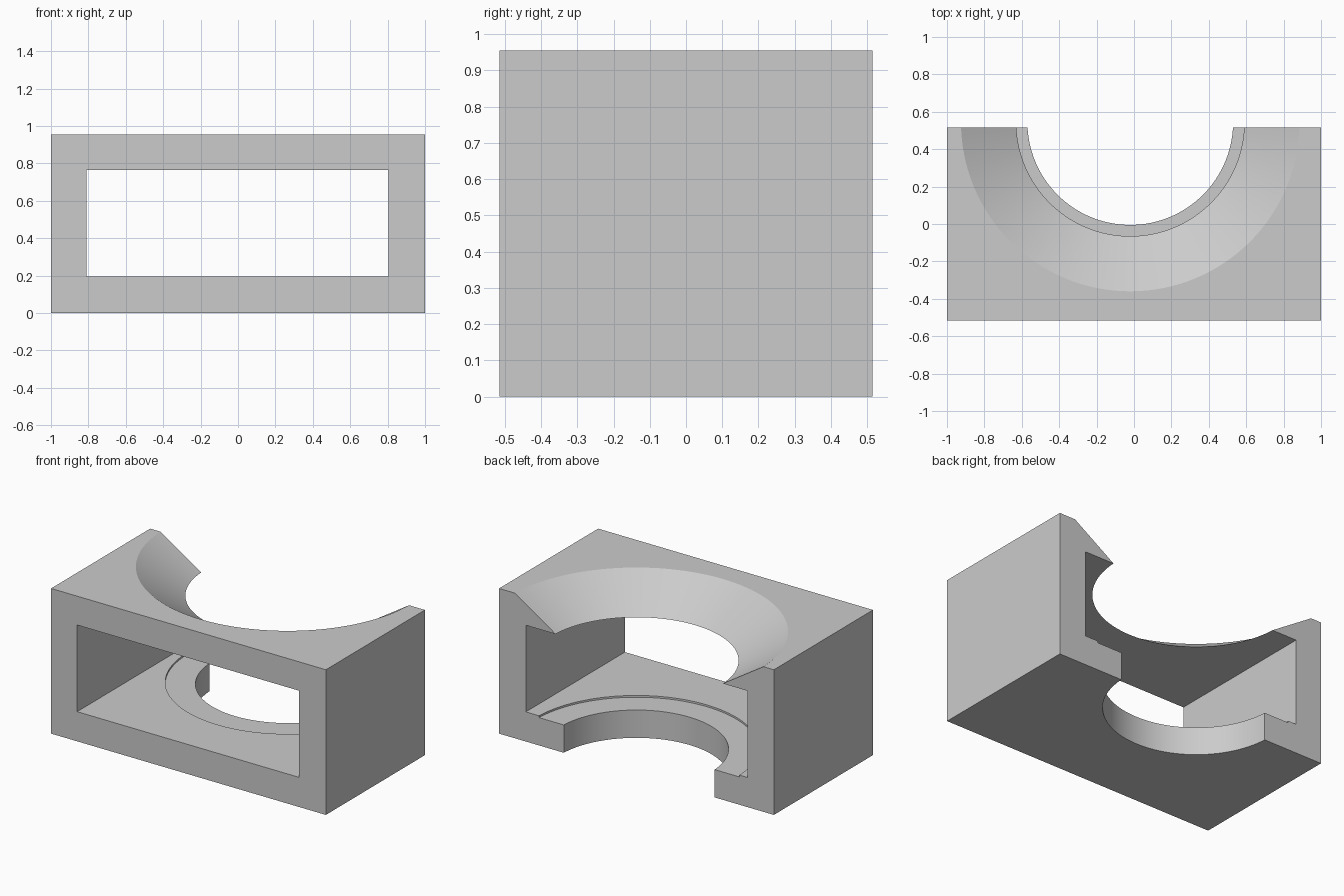
import bpy
import math

cube = bpy.data.objects.get("Cube")
if cube:
    bpy.data.objects.remove(cube, do_unlink=True)

WIDTH, DEPTH, HEIGHT = 2.0, 1.03, 0.955
FLOOR, CEILING = 0.195, 0.765
CENTRE = (-0.02, 0.545)

grey = bpy.data.materials.new("plain grey")
grey.use_nodes = True
colour = (0.6, 0.6, 0.6, 1.0)
grey.diffuse_color = colour
grey.node_tree.nodes["Principled BSDF"].inputs["Base Color"].default_value = colour


def box(name, x0, x1, y0, y1, z0, z1):
    bpy.ops.mesh.primitive_cube_add(
        size=1, location=((x0 + x1) / 2, (y0 + y1) / 2, (z0 + z1) / 2))
    ob = bpy.context.object
    ob.name = name
    ob.scale = (x1 - x0, y1 - y0, z1 - z0)
    bpy.ops.object.transform_apply(location=False, rotation=False, scale=True)
    ob.data.materials.append(grey)
    return ob


def round_cutter(name, r0, r1, z0, z1):
    bpy.ops.mesh.primitive_cone_add(
        vertices=128, radius1=r0, radius2=r1, depth=z1 - z0,
        location=(*CENTRE, (z0 + z1) / 2))
    ob = bpy.context.object
    ob.name = name
    ob.data.materials.append(grey)
    return ob


# Solid outer block
block = box("housing", -WIDTH / 2, WIDTH / 2, -DEPTH / 2, DEPTH / 2, 0, HEIGHT)

# Through tunnel, funnel in the roof, shallow floor recess, hole in the floor
slope = (0.905 - 0.61) / (HEIGHT - CEILING)
extra = 0.03
cutters = [
    box("tunnel_cutter", -0.81, 0.805, -1, 1, FLOOR, CEILING),
    round_cutter("funnel_cutter", 0.61 - slope * extra, 0.905 + slope * extra,
                 CEILING - extra, HEIGHT + extra),
    round_cutter("recess_cutter", 0.73, 0.73, FLOOR - 0.012, FLOOR + 0.1),
    round_cutter("hole_cutter", 0.55, 0.55, -0.1, FLOOR + 0.1),
]

bpy.ops.object.select_all(action="DESELECT")
block.select_set(True)
bpy.context.view_layer.objects.active = block
for cutter in cutters:
    mod = block.modifiers.new(cutter.name, "BOOLEAN")
    mod.operation = "DIFFERENCE"
    mod.solver = "EXACT"
    mod.object = cutter
    bpy.ops.object.modifier_apply(modifier=mod.name)
    bpy.data.objects.remove(cutter, do_unlink=True)

bpy.ops.object.shade_smooth_by_angle(angle=math.radians(30))
